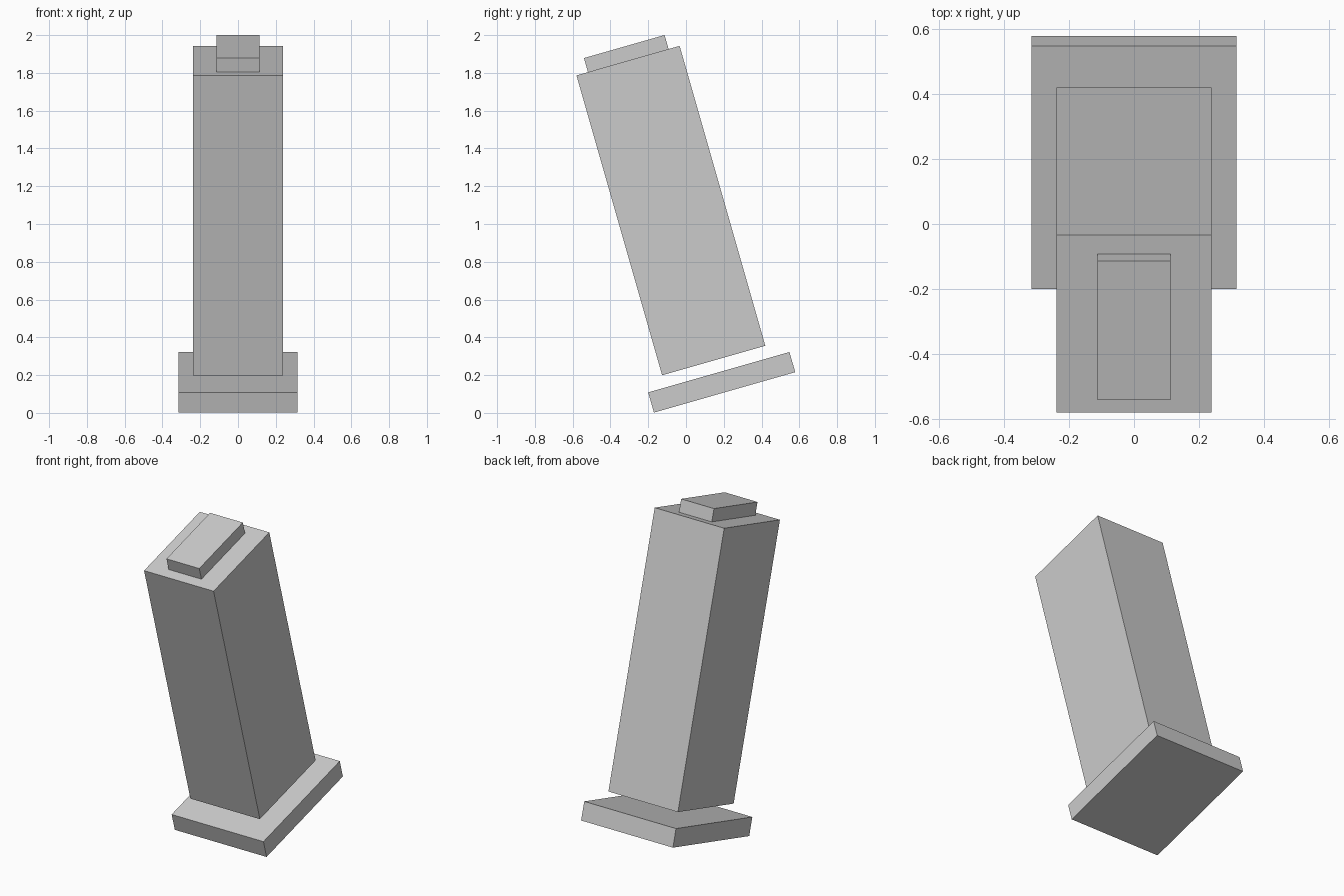
import bpy
import math

if "Cube" in bpy.data.objects:
    bpy.data.objects.remove(bpy.data.objects["Cube"])

TILT = math.radians(15.95)

grey = bpy.data.materials.new("plain grey")
grey.diffuse_color = (0.6, 0.6, 0.6, 1)
grey.use_nodes = True
grey.node_tree.nodes["Principled BSDF"].inputs["Base Color"].default_value = grey.diffuse_color


def slab(name, y, z, size):
    """A box leaning toward the front, centred on x = 0."""
    bpy.ops.mesh.primitive_cube_add(size=1, location=(0, y, z), rotation=(TILT, 0, 0))
    ob = bpy.context.object
    ob.name = name
    ob.scale = size
    ob.data.materials.append(grey)
    return ob


# Bottom plate, separated from the column by a narrow gap
slab("base_plate", 0.189, 0.162, (0.63, 0.778, 0.111))
# Tall leaning column
slab("column", -0.08, 1.071, (0.477, 0.568, 1.651))
# Small block resting on the column's top face
slab("top_block", -0.316, 1.902, (0.225, 0.444, 0.078))
